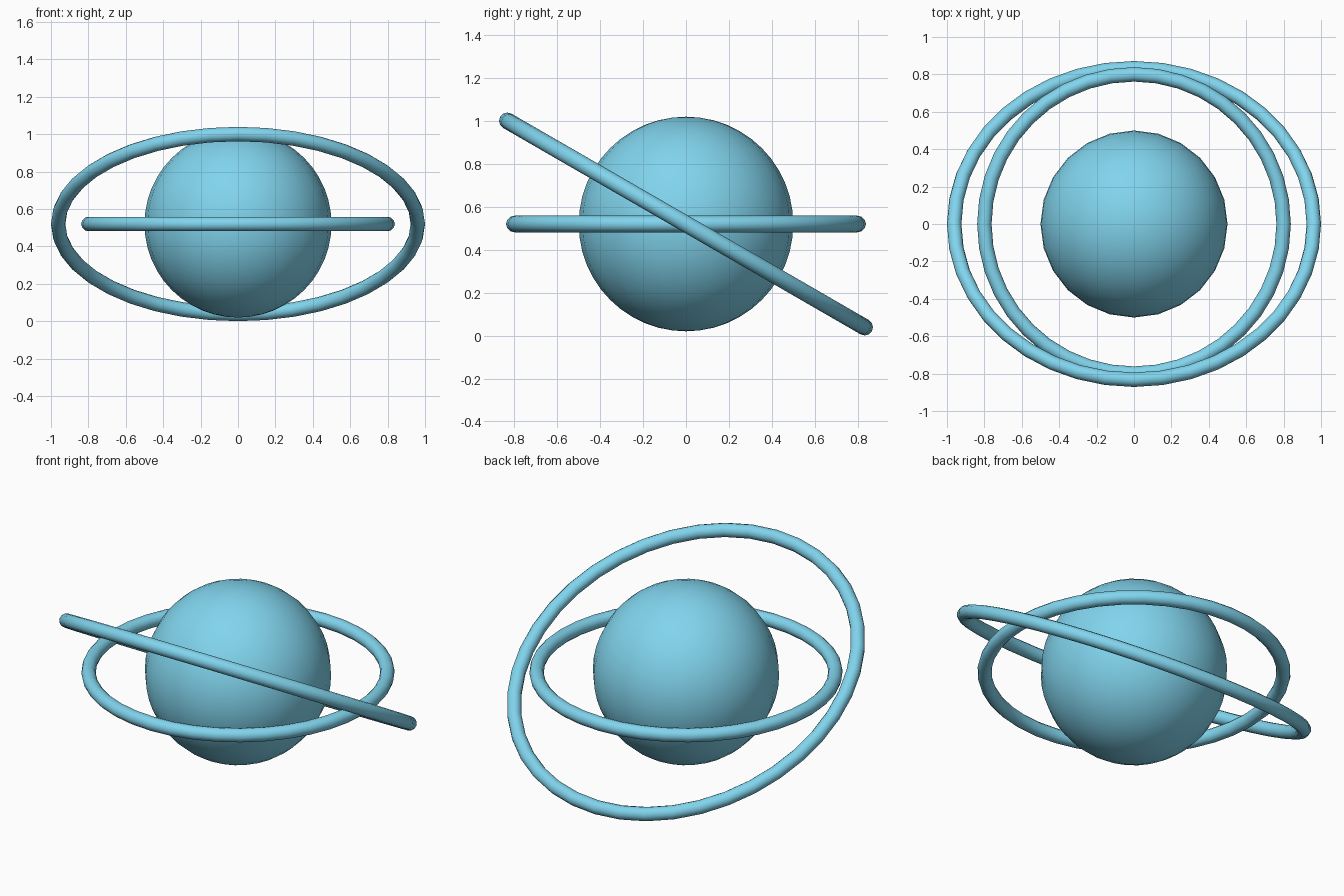
import bpy
from math import radians, cos, sin, pi
import bmesh

if "Cube" in bpy.data.objects:
    bpy.data.objects.remove(bpy.data.objects["Cube"])

CENTRE_Z = 0.52
TUBE = 0.0385

mat = bpy.data.materials.new("sky_blue")
mat.diffuse_color = (0.22, 0.66, 0.85, 1)
mat.use_nodes = True
mat.node_tree.nodes["Principled BSDF"].inputs["Base Color"].default_value = mat.diffuse_color


def finish(obj, name):
    obj.name = name
    obj.data.materials.append(mat)
    for p in obj.data.polygons:
        p.use_smooth = True


def ring(name, radius, tilt):
    bpy.ops.mesh.primitive_torus_add(
        major_radius=radius, minor_radius=TUBE,
        major_segments=40, minor_segments=12,
        location=(0, 0, CENTRE_Z), rotation=(radians(tilt), 0, 0))
    finish(bpy.context.object, name)


# Central ball
bpy.ops.mesh.primitive_uv_sphere_add(
    segments=24, ring_count=24, radius=0.5, location=(0, 0, CENTRE_Z))
finish(bpy.context.object, "ball")

# Level inner ring and tilted outer ring, high at the front
ring("inner_ring", 0.80, 0)
ring("outer_ring", 1 - TUBE, -30)
